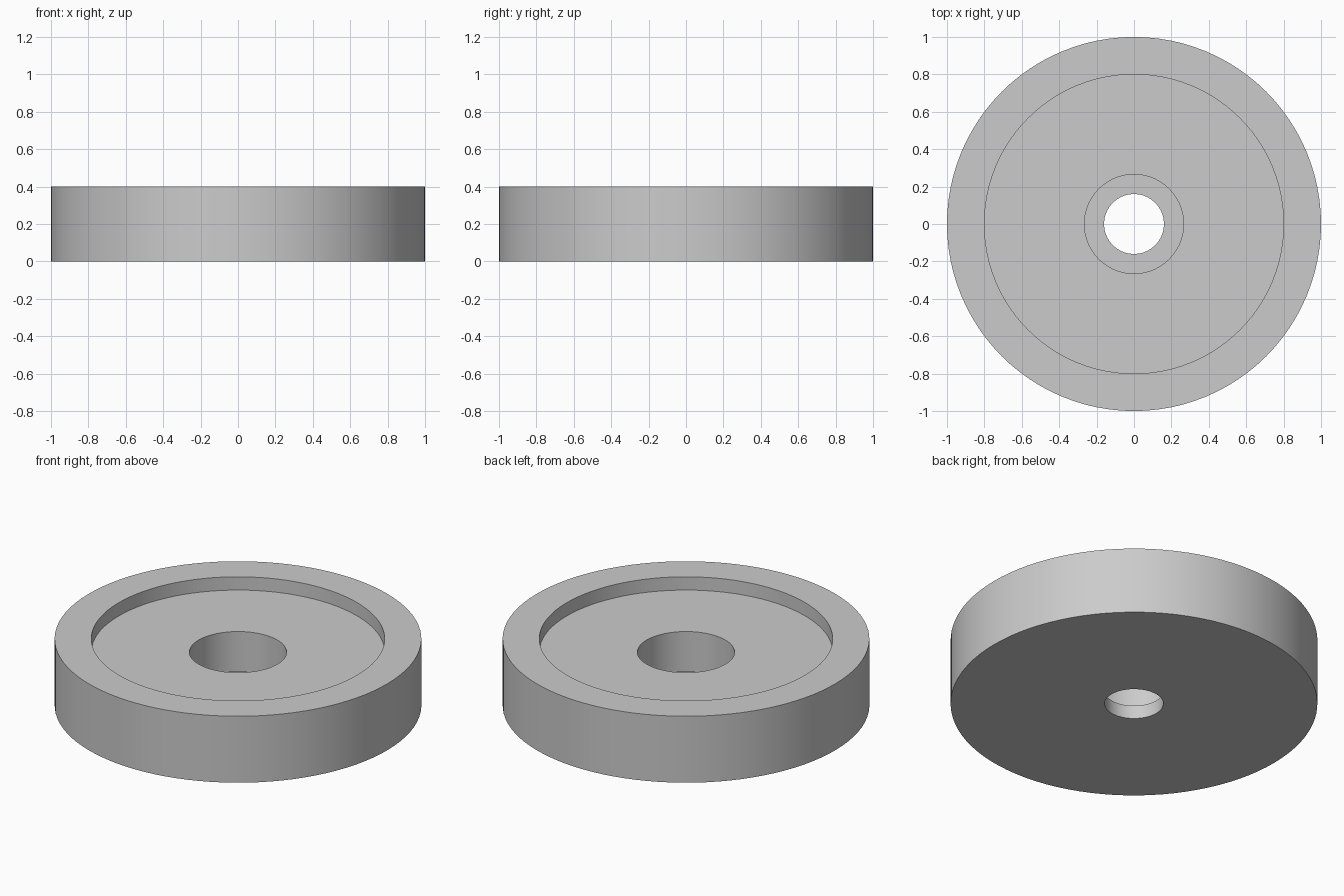
import bpy
import bmesh
import math

cube = bpy.data.objects.get("Cube")
if cube:
    bpy.data.objects.remove(cube, do_unlink=True)

SEGMENTS = 96

# Plain grey material
grey = bpy.data.materials.new("light_grey")
grey.use_nodes = True
colour = (0.6, 0.6, 0.6, 1)
grey.diffuse_color = colour
grey.node_tree.nodes["Principled BSDF"].inputs["Base Color"].default_value = colour


def lathe(name, profile, material):
    """Spin a closed (radius, height) profile about the z axis."""
    bm = bmesh.new()
    verts = [bm.verts.new((r, 0, z)) for r, z in profile]
    edges = [bm.edges.new((a, b)) for a, b in zip(verts, verts[1:] + verts[:1])]
    bmesh.ops.spin(bm, geom=verts + edges, cent=(0, 0, 0), axis=(0, 0, 1),
                   angle=math.tau, steps=SEGMENTS, use_duplicate=False)
    bmesh.ops.remove_doubles(bm, verts=bm.verts, dist=0.0001)
    bmesh.ops.recalc_face_normals(bm, faces=bm.faces)
    mesh = bpy.data.meshes.new(name)
    bm.to_mesh(mesh)
    bm.free()
    mesh.materials.append(material)
    obj = bpy.data.objects.new(name, mesh)
    bpy.context.collection.objects.link(obj)
    bpy.ops.object.select_all(action="DESELECT")
    obj.select_set(True)
    bpy.context.view_layer.objects.active = obj
    bpy.ops.object.shade_smooth_by_angle(angle=math.radians(30))
    return obj


# Disc with a raised rim, a shallow recess and a stepped centre hole
outer, rim_inner, bore, hole = 1.0, 0.8, 0.265, 0.16
top, recess_floor, bore_floor = 0.4, 0.32, 0.08

lathe("recessed_disc", [
    (hole, 0), (outer, 0), (outer, top), (rim_inner, top),
    (rim_inner, recess_floor), (bore, recess_floor),
    (bore, bore_floor), (hole, bore_floor),
], grey)
